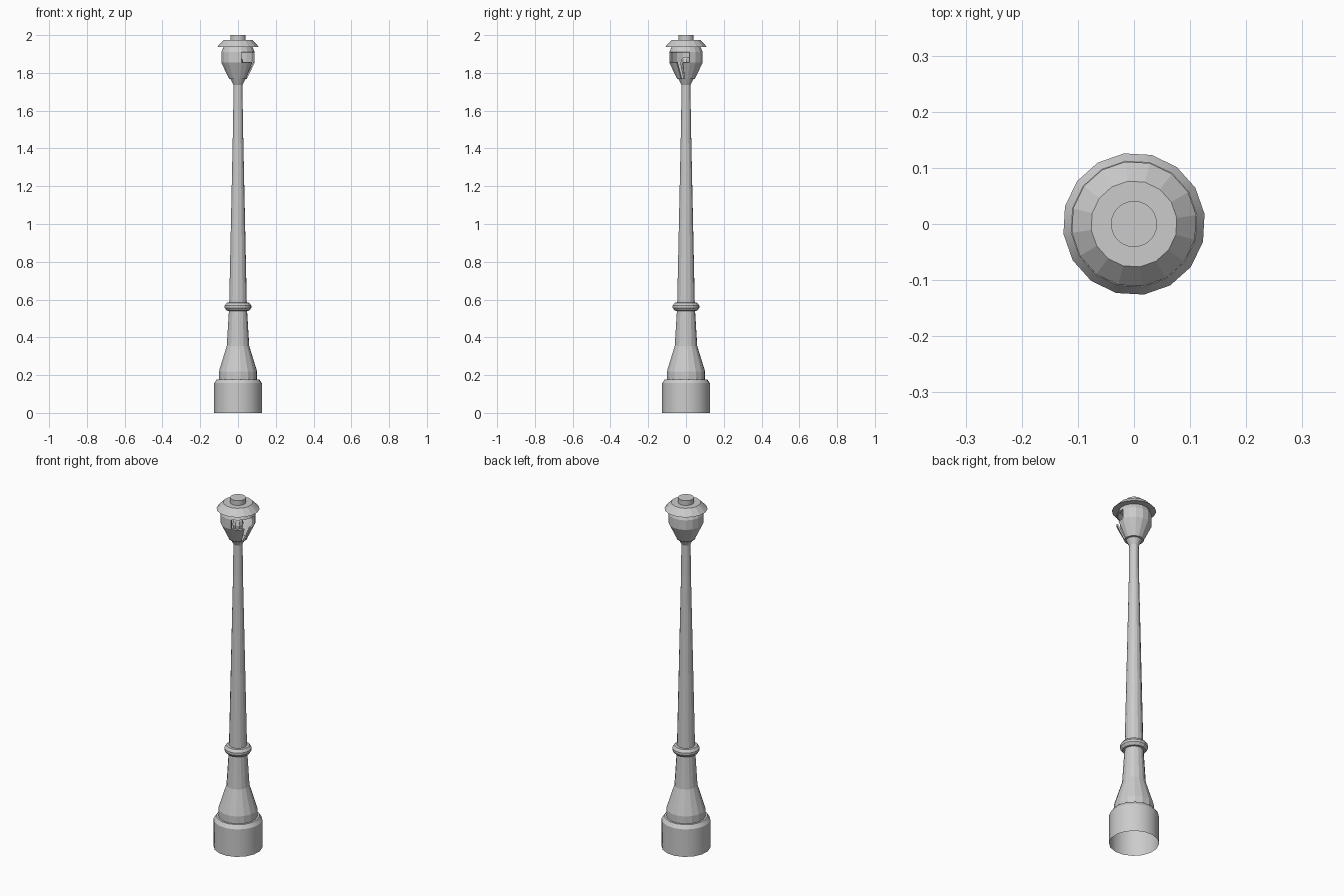
import bpy
import bmesh
from math import radians, cos, sin

cube = bpy.data.objects.get("Cube")
if cube:
    bpy.data.objects.remove(cube)

grey = bpy.data.materials.new("cast iron grey")
grey.use_nodes = True
colour = (0.6, 0.6, 0.6, 1)
grey.diffuse_color = colour
grey.node_tree.nodes["Principled BSDF"].inputs["Base Color"].default_value = colour


def lathe(name, profile, sides=16, turn=8, skip=(), smooth=False,
          cap_top=False, cap_bottom=False, thickness=0):
    """Revolve (radius, height) points; skip holds (band, sector) gaps."""
    bm = bmesh.new()
    rings = []
    for r, z in profile:
        angles = [radians(turn + 360 * k / sides) for k in range(sides)]
        rings.append([bm.verts.new((r * cos(a), r * sin(a), z)) for a in angles])
    for band, (low, high) in enumerate(zip(rings, rings[1:])):
        for k in range(sides):
            if (band, k) not in skip:
                n = (k + 1) % sides
                bm.faces.new((low[k], low[n], high[n], high[k]))
    if cap_top:
        bm.faces.new(rings[-1])
    if cap_bottom:
        bm.faces.new(rings[0][::-1])
    mesh = bpy.data.meshes.new(name)
    bm.to_mesh(mesh)
    bm.free()
    mesh.materials.append(grey)
    obj = bpy.data.objects.new(name, mesh)
    bpy.context.collection.objects.link(obj)
    if thickness:
        shell = obj.modifiers.new("wall", 'SOLIDIFY')
        shell.thickness = thickness
        shell.offset = -1
    if smooth:
        bpy.ops.object.select_all(action='DESELECT')
        obj.select_set(True)
        bpy.context.view_layer.objects.active = obj
        bpy.ops.object.shade_smooth_by_angle(angle=radians(30))
    return obj


# Hollow plinth with a bevelled shoulder
lathe("plinth", [(0.127, 0), (0.127, 0.157), (0.113, 0.178), (0.09, 0.178)], smooth=True)

# Flared foot narrowing to the collar
lathe("flared_foot", [(0.102, 0.175), (0.102, 0.22), (0.06, 0.355), (0.048, 0.55)])

# Collar ring
lathe("collar", [(0.045, 0.54), (0.06, 0.541), (0.071, 0.555), (0.071, 0.568),
                 (0.06, 0.583), (0.044, 0.584)])

# Tapered shaft with the neck under the lantern
lathe("shaft", [(0.047, 0.58), (0.026, 1.55), (0.024, 1.735), (0.042, 1.77)], cap_top=True)

# Lantern: open window on the front left corner, slot through the bowl
window = {(1, k) for k in (0, 15, 14, 13)}
lathe("lantern_shell", [(0.048, 1.768), (0.09, 1.855), (0.09, 1.91), (0.077, 1.94)],
      turn=-10.5, skip=window | {(0, 15)}, thickness=0.008)
lathe("lantern_floor", [(0.03, 1.765), (0.05, 1.768)], turn=-10.5,
      cap_top=True, cap_bottom=True)

# Burner standing inside
lathe("burner", [(0.014, 1.768), (0.03, 1.85), (0.024, 1.872), (0.012, 1.885)],
      sides=8, cap_top=True)

# Hat and finial
lathe("hat", [(0.07, 1.937), (0.112, 1.937), (0.077, 1.973)], cap_top=True, cap_bottom=True)
lathe("finial", [(0.041, 1.972), (0.041, 2.0)], sides=32, smooth=True, cap_top=True)
